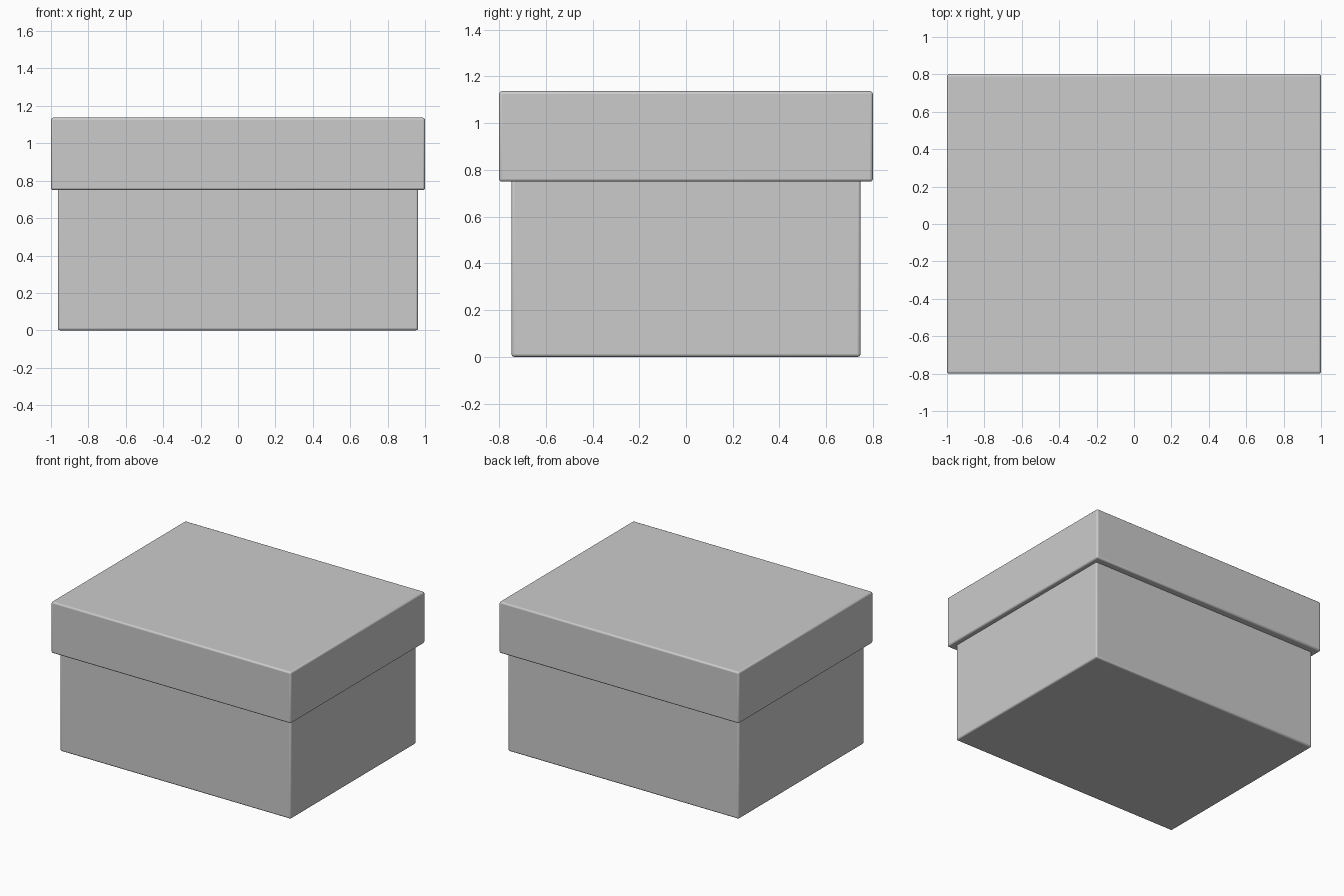
import bpy

if "Cube" in bpy.data.objects:
    bpy.data.objects.remove(bpy.data.objects["Cube"])


def rounded_box(name, size_x, size_y, z0, z1, radius=0.012):
    """Box between two heights with softly rounded edges."""
    bpy.ops.mesh.primitive_cube_add(size=1, location=(0, 0, (z0 + z1) / 2))
    box = bpy.context.object
    box.name = name
    box.scale = (size_x, size_y, z1 - z0)
    bpy.ops.object.transform_apply(location=False, rotation=False, scale=True)
    bevel = box.modifiers.new("soft_edges", "BEVEL")
    bevel.width = radius
    bevel.segments = 3
    bpy.ops.object.shade_smooth_by_angle()
    return box


# Body, its top edge tucked just inside the lid
rounded_box("box_body", 1.926, 1.494, 0.0, 0.80)

# Overhanging lid
rounded_box("box_lid", 2.0, 1.6, 0.75, 1.137)
